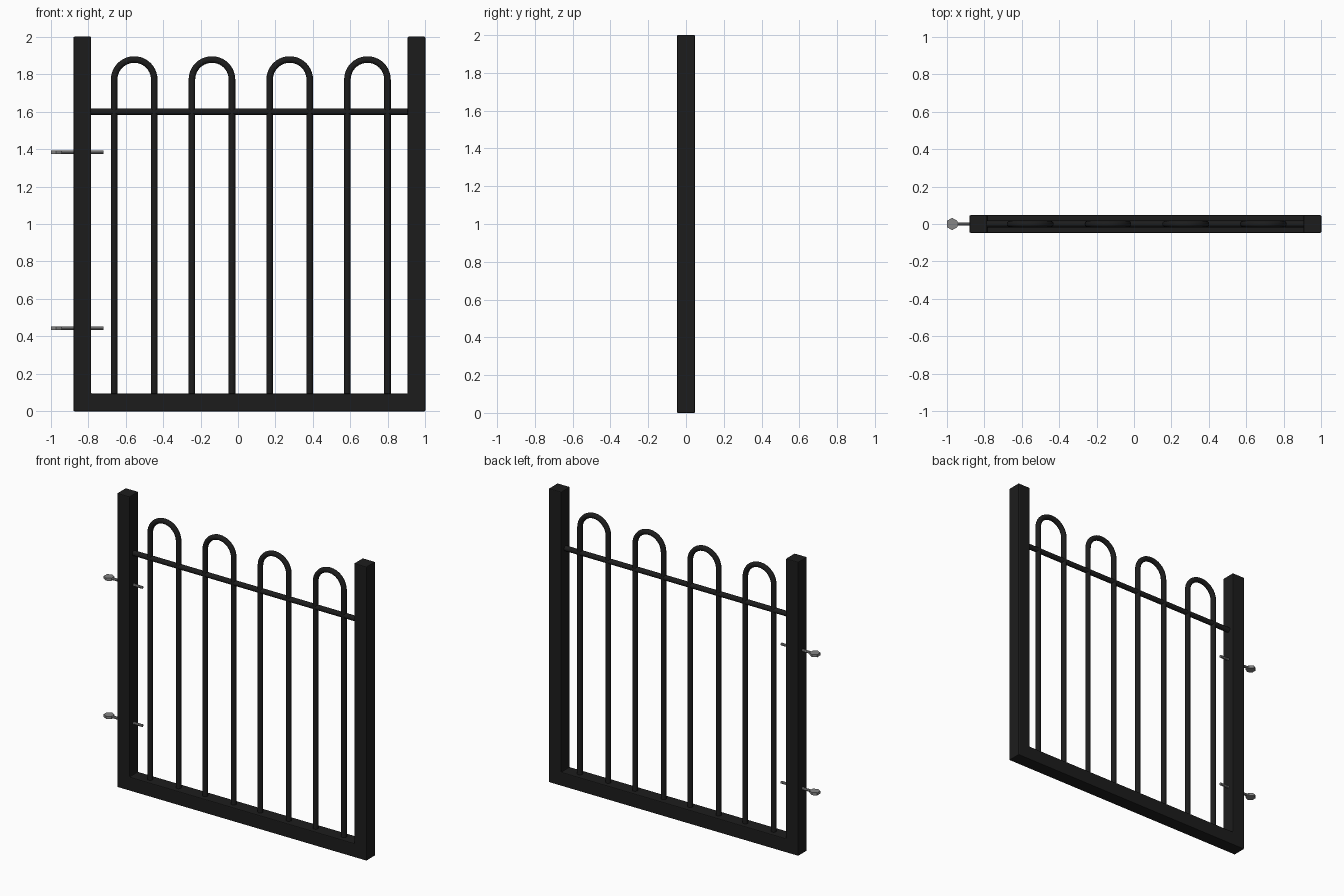
import bpy, bmesh, math
from mathutils import Matrix, Vector

if "Cube" in bpy.data.objects:
    bpy.data.objects.remove(bpy.data.objects["Cube"])


def material(name, rgb):
    m = bpy.data.materials.new(name)
    m.diffuse_color = (*rgb, 1)
    m.use_nodes = True
    m.node_tree.nodes["Principled BSDF"].inputs["Base Color"].default_value = m.diffuse_color
    return m


BLACK = material("black_paint", (0.012, 0.012, 0.012))
STEEL = material("grey_steel", (0.24, 0.24, 0.24))
XL, XR, W = -0.878, 1.0, 0.094      # outer frame edges and tube width


def finish(bm, name, mat, smooth=True):
    bmesh.ops.recalc_face_normals(bm, faces=bm.faces)
    me = bpy.data.meshes.new(name)
    bm.to_mesh(me)
    bm.free()
    me.materials.append(mat)
    ob = bpy.data.objects.new(name, me)
    bpy.context.collection.objects.link(ob)
    if smooth:
        bpy.ops.object.select_all(action='DESELECT')
        ob.select_set(True)
        bpy.context.view_layer.objects.active = ob
        bpy.ops.object.shade_smooth_by_angle(angle=math.radians(40))
    return ob


def tube(name, path, radius, mat, sides=16):
    """Sweep a circle along a path lying in the XZ plane."""
    bm = bmesh.new()
    pts = [Vector(p) for p in path]
    rings = []
    for i, p in enumerate(pts):
        t = (pts[min(i + 1, len(pts) - 1)] - pts[max(i - 1, 0)]).normalized()
        n = t.cross(Vector((0, 1, 0)))
        angles = [2 * math.pi * k / sides for k in range(sides)]
        rings.append([bm.verts.new(p + radius * (n * math.cos(a) + Vector((0, math.sin(a), 0))))
                      for a in angles])
    for a, b in zip(rings, rings[1:]):
        for k in range(sides):
            j = (k + 1) % sides
            bm.faces.new((a[k], a[j], b[j], b[k]))
    bm.faces.new(rings[0])
    bm.faces.new(rings[-1])
    return finish(bm, name, mat)


# U-shaped frame: two posts and the bottom rail
bm = bmesh.new()
outline = [(XL, 0), (XR, 0), (XR, 2), (XR - W, 2), (XR - W, W),
           (XL + W, W), (XL + W, 2), (XL, 2)]
face = bm.faces.new([bm.verts.new((x, -W / 2, z)) for x, z in outline])
ext = bmesh.ops.extrude_face_region(bm, geom=[face])
bmesh.ops.translate(bm, vec=(0, W, 0),
                    verts=[v for v in ext["geom"] if isinstance(v, bmesh.types.BMVert)])
frame = finish(bm, "gate_frame", BLACK, smooth=False)
bev = frame.modifiers.new("soft_edges", 'BEVEL')
bev.width, bev.segments = 0.005, 2

# upper cross rail
tube("upper_rail", [(XL + W - 0.02, 0, 1.6), (XR - W + 0.02, 0, 1.6)], 0.0175, BLACK)

# hoop-topped bars
R, SPRING = 0.107, 1.771
for i in range(4):
    cx = -0.554 + 0.415 * i
    arc = [(cx - R * math.cos(math.pi * k / 20), 0, SPRING + R * math.sin(math.pi * k / 20))
           for k in range(21)]
    tube(f"hoop_bar_{i + 1}", [(cx - R, 0, 0.08)] + arc + [(cx + R, 0, 0.08)], 0.0175, BLACK)

# hinge bolts: rod through the left post with a flat hexagonal eye
for name, z in (("lower", 0.443), ("upper", 1.383)):
    tube(name + "_hinge_rod", [(-0.96, 0, z), (-0.718, 0, z)], 0.009, STEEL, sides=8)
    bm = bmesh.new()
    bmesh.ops.create_cone(bm, cap_ends=True, segments=6, radius1=0.033, radius2=0.033, depth=0.018,
                          matrix=Matrix.Translation((-0.971, 0, z)))
    # points of the hexagon face front and back
    xs = [v.co.y for v in bm.verts]
    if sum(abs(abs(y) - 0.033) < 1e-4 for y in xs) == 0:
        bmesh.ops.rotate(bm, verts=bm.verts, cent=(-0.971, 0, z),
                         matrix=Matrix.Rotation(math.pi / 6, 3, 'Z'))
    finish(bm, name + "_hinge_eye", STEEL, smooth=False)
